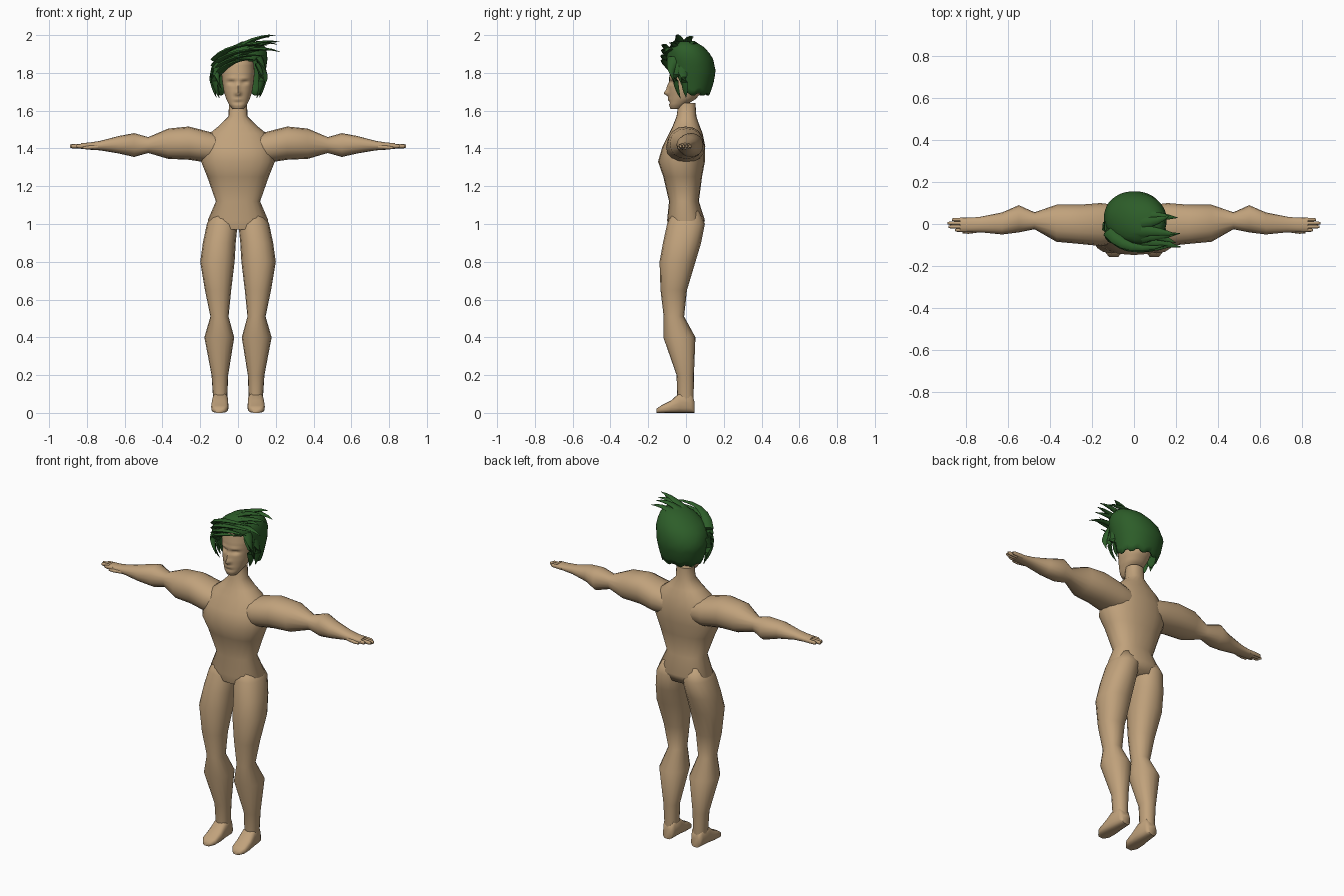
import bpy, bmesh, math
from math import sin, cos, pi, exp
from mathutils import Vector

cube = bpy.data.objects.get("Cube")
if cube:
    bpy.data.objects.remove(cube)


def material(name, rgb):
    m = bpy.data.materials.new(name)
    m.use_nodes = True
    m.diffuse_color = (*rgb, 1)
    m.node_tree.nodes["Principled BSDF"].inputs["Base Color"].default_value = (*rgb, 1)
    return m


SKIN = material("tan_skin", (0.53, 0.36, 0.2))
GREEN = material("dark_green_hair", (0.026, 0.11, 0.022))


def finish(name, bm, mat, mirror=False, sharp=70):
    """Turn a bmesh into a smooth object with sharp creases, mirrored if asked."""
    bmesh.ops.recalc_face_normals(bm, faces=bm.faces)
    for f in bm.faces:
        f.smooth = True
    for e in bm.edges:
        e.smooth = e.calc_face_angle(0) < math.radians(sharp)
    me = bpy.data.meshes.new(name)
    bm.to_mesh(me)
    bm.free()
    me.materials.append(mat)
    ob = bpy.data.objects.new(name, me)
    bpy.context.collection.objects.link(ob)
    if mirror:
        ob.modifiers.new("mirror", 'MIRROR')
    return ob


def skin_rings(bm, rings, caps=True):
    """Bridge equal rings of points with quads."""
    vs = [[bm.verts.new(p) for p in r] for r in rings]
    n = len(vs[0])
    for a, b in zip(vs, vs[1:]):
        for i in range(n):
            j = (i + 1) % n
            bm.faces.new((a[i], a[j], b[j], b[i]))
    if caps:
        bm.faces.new(vs[0])
        bm.faces.new(vs[-1])
    return vs


def section(row, axis, n, power):
    """Rounded section: row = position, then low/high of the two other axes."""
    pos, a0, a1, b0, b1 = row
    pts = []
    for i in range(n):
        t = 2 * pi * i / n + pi / 2
        c, s = cos(t), sin(t)
        a = (a0 + a1) / 2 + (a1 - a0) / 2 * math.copysign(abs(c) ** (2 / power), c)
        b = (b0 + b1) / 2 + (b1 - b0) / 2 * math.copysign(abs(s) ** (2 / power), s)
        p = [a, b]
        p.insert(axis, pos)
        pts.append(Vector(p))
    return pts


def loft(name, rows, axis, n=16, power=2.2, mirror=False, mat=SKIN):
    bm = bmesh.new()
    skin_rings(bm, [section(r, axis, n, power) for r in rows])
    return finish(name, bm, mat, mirror)


def sample(rows, t):
    """Interpolate a table by its first column."""
    t = min(max(t, rows[0][0]), rows[-1][0])
    for p, q in zip(rows, rows[1:]):
        if t <= q[0]:
            k = (t - p[0]) / (q[0] - p[0])
            return [u + (v - u) * k for u, v in zip(p, q)]


def sym(rows):
    return [(z, -w, w, f, b) for z, w, f, b in rows]


# Torso with neck: height, half width, front, back
loft("torso", sym([
    (0.97, .13, -.09, .08), (1.02, .16, -.1, .1), (1.12, .117, -.09, .068),
    (1.25, .163, -.12, .085), (1.33, .195, -.148, .1), (1.41, .19, -.125, .102),
    (1.48, .15, -.09, .088), (1.52, .1, -.07, .072), (1.57, .05, -.05, .055),
    (1.64, .048, -.04, .05)]), 2, 20, 2.3)

# Legs: height, inner, outer, front, back
loft("leg", [
    (0.05, .058, .13, -.045, .04), (0.2, .052, .14, -.05, .042),
    (0.4, .02, .178, -.12, .05), (0.51, .05, .146, -.118, -.01),
    (0.65, .036, .175, -.135, .005), (0.8, .018, .2, -.14, .05),
    (0.9, .012, .186, -.122, .08), (1.0, .002, .165, -.1, .1),
    (1.07, .01, .13, -.07, .07)], 2, mirror=True)

# Feet: depth, inner, outer, bottom, top
loft("foot", [
    (0.045, .065, .12, 0, .06), (0.025, .055, .13, 0, .11), (-.035, .052, .137, 0, .105),
    (-.08, .05, .142, 0, .065), (-.13, .054, .14, 0, .04), (-.157, .075, .12, 0, .022)],
    1, 16, 3, mirror=True)

# Arms: distance out, front, back, bottom, top
loft("arm", [
    (0.08, -.09, .09, 1.33, 1.47), (0.16, -.105, .1, 1.325, 1.49),
    (0.26, -.095, .092, 1.34, 1.516), (0.37, -.085, .092, 1.345, 1.505),
    (0.475, -.025, .056, 1.376, 1.46), (0.55, -.04, .09, 1.355, 1.481),
    (0.63, -.05, .055, 1.373, 1.466), (0.73, -.04, .035, 1.39, 1.44),
    (0.78, -.038, .03, 1.393, 1.432), (0.83, -.038, .03, 1.398, 1.428)],
    0, mirror=True)

# Fingers and thumb
for finger, y, tip in (("little", .021, .87), ("ring", .004, .89),
                       ("middle", -.013, .885), ("index", -.029, .855)):
    loft(finger + "_finger", [(0.8, y - .009, y + .009, 1.399, 1.425),
                              (tip - .01, y - .008, y + .008, 1.401, 1.423),
                              (tip, y - .005, y + .005, 1.405, 1.419)], 0, 8, mirror=True)
loft("thumb", [(0.74, -.04, -.015, 1.397, 1.42), (0.79, -.047, -.025, 1.395, 1.415),
               (0.82, -.044, -.03, 1.397, 1.41)], 0, 8, mirror=True)

# Head: loft with the facial features pushed in and out by smooth bumps
HEAD = sym([
    (1.608, .028, -.082, -.03), (1.63, .046, -.09, .0), (1.66, .062, -.09, .05),
    (1.7, .075, -.09, .085), (1.75, .083, -.088, .108), (1.8, .088, -.085, .122),
    (1.85, .084, -.078, .118), (1.9, .055, -.045, .085), (1.92, .02, -.01, .04)])


def bump(p, x, z, sx, sz):
    return exp(-((abs(p.x) - x) / sx) ** 2 - ((p.z - z) / sz) ** 2)


bm = bmesh.new()
rings = []
for k in range(40):
    ring = section(sample(HEAD, 1.608 + .312 * k / 39), 2, 48, 2.2)
    for p in ring:
        if p.y < -.02:
            p.y -= .024 * bump(p, 0, 1.692, .014, .014)     # nose tip
            p.y -= .014 * bump(p, 0, 1.72, .01, .025)       # nose bridge
            p.y += .016 * bump(p, .034, 1.75, .02, .01)     # eye sockets
            p.y -= .005 * bump(p, .034, 1.771, .026, .008)  # brows
            p.y -= .007 * bump(p, 0, 1.66, .022, .007)      # lips
            p.y += .006 * bump(p, 0, 1.643, .025, .006)     # dip above chin
    rings.append(ring)
skin_rings(bm, rings)
finish("head", bm, SKIN)

# Hair cap: open shell whose lower edge rises over the face
CAP = [
    (1.66, -.1, .115, -.06, .115), (1.74, -.13, .132, -.085, .145),
    (1.81, -.145, .147, -.1, .157), (1.88, -.12, .157, -.105, .142),
    (1.93, -.055, .15, -.09, .105), (1.965, .02, .12, -.05, .05)]
bm = bmesh.new()
N, STEPS = 40, 9
rings = []
for k in range(STEPS + 1):
    ring = []
    for i in range(N):
        facing = -sin(2 * pi * i / N + pi / 2)
        rise = min(max((facing - .3) / .5, 0), 1)
        edge = 1.68 + .18 * rise + (.012 if i % 4 < 2 else 0)
        z = edge + (1.965 - edge) * k / STEPS
        ring.append(section(sample(CAP, z), 2, N, 2.1)[i])
    rings.append(ring)
vs = skin_rings(bm, rings, caps=False)
bm.faces.new(vs[-1])
cap = finish("hair_cap", bm, GREEN)
shell = cap.modifiers.new("thickness", 'SOLIDIFY')
shell.thickness = .01
shell.offset = -1


# Hair locks: tapered, bent spikes
def lock(bm, a, b, c, width):
    a, b, c = Vector(a), Vector(b), Vector(c)
    rings = []
    for k in range(7):
        t = k / 6
        p = a * (1 - t) ** 2 + b * 2 * t * (1 - t) + c * t * t
        q = ((b - a) * (1 - t) + (c - b) * t).to_track_quat('X', 'Z')
        w = width * (1 - t) ** .7 + .001
        rings.append([p + q @ Vector((0, w * cos(u * pi / 3), .5 * w * sin(u * pi / 3)))
                      for u in range(6)])
    skin_rings(bm, rings)


bm = bmesh.new()
# Crown, swept up to the left side
for y, z, tip in ((.04, 1.93, (.21, .03, 1.95)), (0, 1.94, (.17, .04, 1.99)),
                  (-.03, 1.94, (.2, -.05, 2.0)), (-.06, 1.92, (.22, -.045, 1.965)),
                  (-.08, 1.9, (.225, -.11, 1.91)), (-.04, 1.9, (.2, -.09, 1.96))):
    lock(bm, (-.03, y, z - .03), (.09, y, z + .06), tip, .035)
# Fringe, swept from the right temple across the forehead
for z, tip in ((1.78, (.08, -.11, 1.87)), (1.81, (.14, -.115, 1.89)),
               (1.84, (.19, -.105, 1.92)), (1.87, (.16, -.1, 1.945))):
    lock(bm, (-.12, -.035, z), (-.04, -.15, z + .1), tip, .03)
# Strands hanging beside the face
for s in (-1, 1):
    lock(bm, (s * .11, -.05, 1.85), (s * .145, -.07, 1.76), (s * .098, -.03, 1.665), .035)
    lock(bm, (s * .125, -.01, 1.83), (s * .145, -.01, 1.75), (s * .115, 0, 1.67), .035)
lock(bm, (-.1, -.06, 1.84), (-.13, -.08, 1.8), (-.085, -.085, 1.71), .025)
lock(bm, (.11, -.07, 1.88), (.15, -.09, 1.82), (.145, -.06, 1.74), .03)
finish("hair_locks", bm, GREEN, sharp=50)
